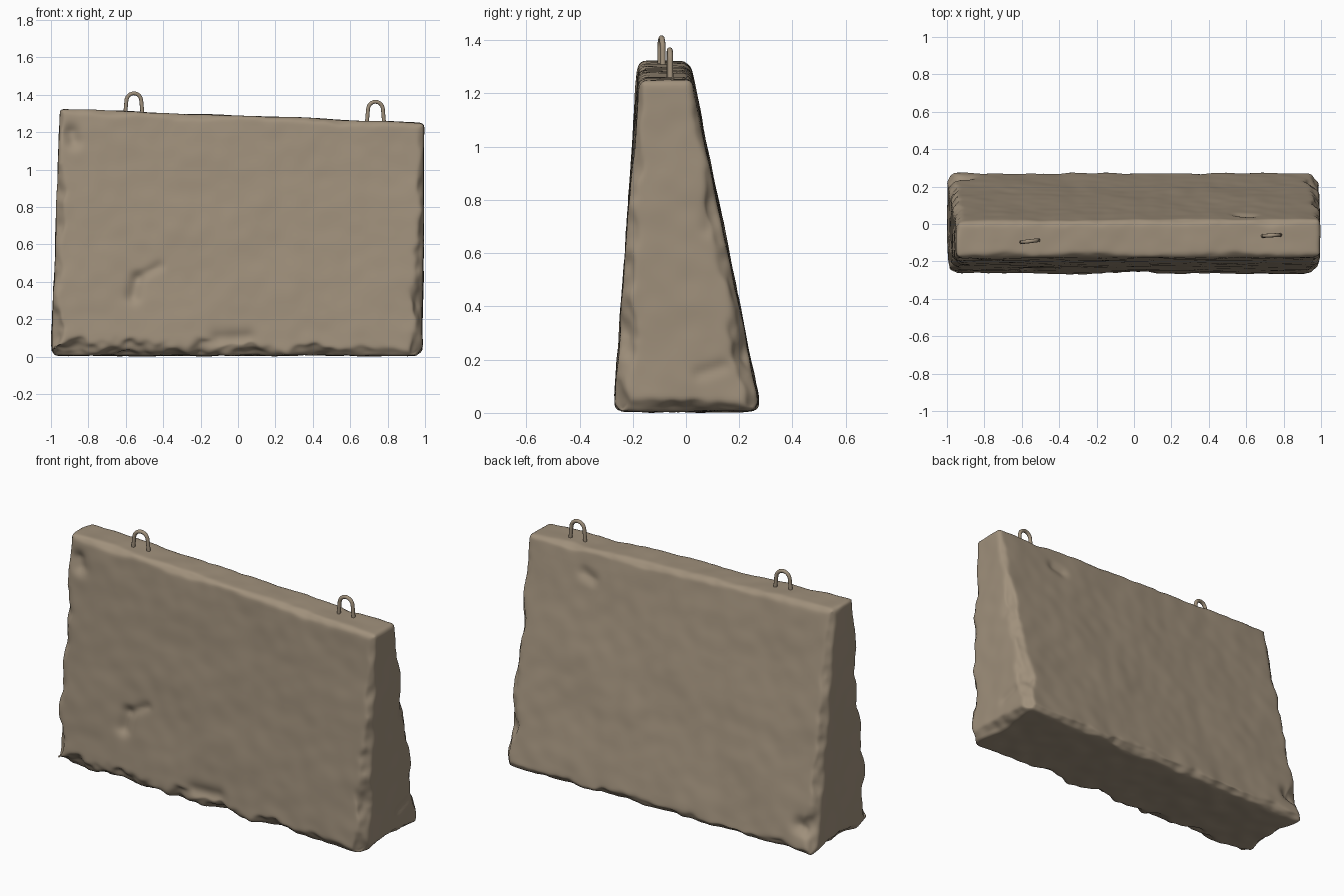
import bpy, bmesh, math
from mathutils import Vector, noise

if "Cube" in bpy.data.objects:
    bpy.data.objects.remove(bpy.data.objects["Cube"])

concrete = bpy.data.materials.new("weathered concrete")
concrete.diffuse_color = (0.35, 0.28, 0.20, 1)
concrete.use_nodes = True
concrete.node_tree.nodes["Principled BSDF"].inputs["Base Color"].default_value = concrete.diffuse_color

# Tapered wedge hull: bottom ring, then top ring (sloping down to the right)
corners = [Vector(c) for c in (
    (-1.00, -0.272, 0.010), (0.985, -0.272, 0.010), (0.985, 0.280, 0.010), (-1.00, 0.280, 0.010),
    (-0.952, -0.180, 1.330), (0.997, -0.178, 1.254), (0.997, 0.022, 1.254), (-0.952, 0.014, 1.330))]
bm = bmesh.new()
vs = [bm.verts.new(c) for c in corners]
for f in ((3, 2, 1, 0), (4, 5, 6, 7), (0, 1, 5, 4), (1, 2, 6, 5), (2, 3, 7, 6), (3, 0, 4, 7)):
    bm.faces.new([vs[i] for i in f])
bm.normal_update()

# Edges to be worn: start, end, outward direction, chip depth
edges = []
for e in bm.edges:
    a, b = (v.co.copy() for v in e.verts)
    n = (e.link_faces[0].normal + e.link_faces[1].normal).normalized()
    if a.z < 0.1 and b.z < 0.1:
        depth = 0.030
    elif a.z > 1 and b.z > 1:
        depth = 0.014
    else:
        depth = 0.022
    edges.append((a, b, n, depth))

mesh = bpy.data.meshes.new("concrete_block")
bm.to_mesh(mesh)
bm.free()
block = bpy.data.objects.new("concrete_block", mesh)
bpy.context.collection.objects.link(block)
bpy.context.view_layer.objects.active = block
block.select_set(True)
m = block.modifiers.new("dense", 'REMESH')
m.mode = 'VOXEL'
m.voxel_size = 0.0125
bpy.ops.object.modifier_apply(modifier="dense")


def wear(p):
    """Cut rough chamfers along every edge of the hull."""
    for a, b, n, depth in edges:
        d = b - a
        t = max(0.0, min(1.0, (p - a).dot(d) / d.length_squared))
        e = a + d * t
        if (p - e).length > 0.4:
            continue
        size = depth
        if n.y < -0.3 and n.z < -0.3:           # front foot: heavier damage on the left
            size = 0.042 - 0.018 * e.x
        if abs(n.x) > 0.3 and abs(n.y) > 0.3:   # end corners wear more near the ground
            size += 0.018 * (1 - e.z)
        rough = noise.noise(p * 6 + n * 9) + 0.5 * noise.noise(p * 17 + n * 5)
        size *= max(0.25, 1 + 0.8 * rough)
        s = (p - e).dot(n) + size
        if s > 0:
            p = p - n * s
    return p


# Local dents: start, end, radius, depth
dents = [((-0.89, -0.19, 1.20), (-0.88, -0.19, 1.16), 0.05, 0.03),
         ((-0.56, -0.25, 0.33), (-0.54, -0.25, 0.42), 0.045, 0.025),
         ((-0.53, -0.24, 0.43), (-0.42, -0.24, 0.49), 0.03, 0.012),
         ((-0.93, 0.25, 0.15), (-0.90, 0.25, 0.16), 0.05, 0.03),
         ((0.99, 0.09, 0.70), (0.99, 0.10, 0.78), 0.04, 0.015),
         ((0.98, 0.05, 0.15), (0.98, 0.14, 0.18), 0.03, 0.01),
         ((0.62, 0.05, 1.14), (0.56, 0.05, 1.12), 0.04, 0.015),
         ((-0.10, -0.27, 0.10), (0.05, -0.27, 0.11), 0.05, 0.02)]

bm = bmesh.new()
bm.from_mesh(block.data)
for v in bm.verts:
    v.co = wear(v.co)
bmesh.ops.smooth_vert(bm, verts=bm.verts, factor=0.5, use_axis_x=True, use_axis_y=True, use_axis_z=True)
bm.normal_update()
for v in bm.verts:
    p, n = v.co.copy(), v.normal.copy()
    h = 0.006 * noise.noise(p * 3.5) + 0.003 * noise.noise(p * 11)
    h += 0.006 * noise.noise(p * 9 + Vector((3, 1, 7))) * max(0, 1 - p.z / 0.2)
    for a, b, r, depth in dents:
        a, d = Vector(a), Vector(b) - Vector(a)
        t = max(0.0, min(1.0, (p - a).dot(d) / d.length_squared))
        h -= depth * math.exp(-((p - a - d * t).length / r) ** 2 * 1.6)
    v.co = p + n * h
    v.co.z = max(v.co.z, 0.0)
for i in range(2):
    bmesh.ops.smooth_vert(bm, verts=bm.verts, factor=0.4, use_axis_x=True, use_axis_y=True, use_axis_z=True)
drop = min(v.co.z for v in bm.verts)
for v in bm.verts:
    v.co.z -= drop
for f in bm.faces:
    f.smooth = True
bm.to_mesh(block.data)
bm.free()
block.data.materials.clear()
block.data.materials.append(concrete)


# Bent steel lifting loops standing in the top
def lifting_loop(name, x, y, base, top, skew):
    cu = bpy.data.curves.new(name, 'CURVE')
    cu.dimensions = '3D'
    cu.bevel_depth = 0.0105
    cu.bevel_resolution = 3
    sp = cu.splines.new('POLY')
    pts = [(-0.050, base - 0.06)]
    for i in range(13):
        a = math.pi * (1 - i / 12)
        pts.append((0.040 * math.cos(a), top - 0.052 + 0.042 * math.sin(a)))
    pts.append((0.050, base - 0.06))
    sp.points.add(len(pts) - 1)
    for q, (dx, z) in zip(sp.points, pts):
        q.co = (x + dx, y + dx * skew, z, 1)
    sp.use_smooth = True
    cu.materials.append(concrete)
    ob = bpy.data.objects.new(name, cu)
    bpy.context.collection.objects.link(ob)


lifting_loop("lifting_loop_left", -0.557, -0.092, 1.315, 1.418, 0.12)
lifting_loop("lifting_loop_right", 0.735, -0.061, 1.262, 1.373, 0.06)
